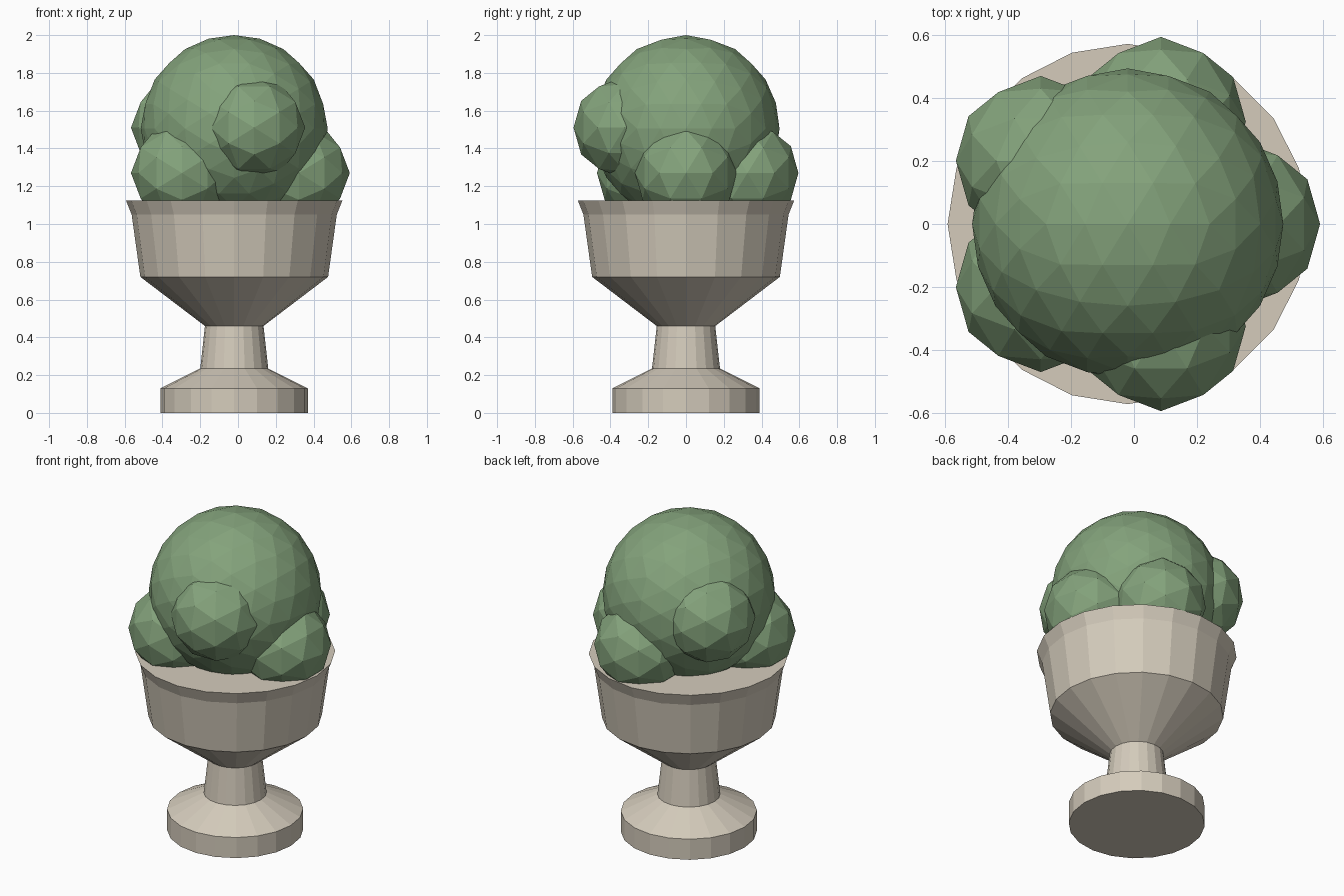
import bpy
import bmesh
from math import cos, sin, tau, sqrt

cube = bpy.data.objects.get("Cube")
if cube:
    bpy.data.objects.remove(cube)

AXIS_X = -0.02   # shared vertical axis of urn and main foliage
SIDES = 20


def material(name, rgb):
    mat = bpy.data.materials.new(name)
    mat.use_nodes = True
    mat.diffuse_color = (*rgb, 1)
    bsdf = next(n for n in mat.node_tree.nodes if n.type == 'BSDF_PRINCIPLED')
    bsdf.inputs["Base Color"].default_value = (*rgb, 1)
    bsdf.inputs["Roughness"].default_value = 0.9
    return mat


stone = material("pale_stone", (0.66, 0.60, 0.50))
leaf = material("leaf_green", (0.23, 0.365, 0.20))


def finish(bm, name, mat, location):
    bmesh.ops.recalc_face_normals(bm, faces=bm.faces)
    mesh = bpy.data.meshes.new(name)
    bm.to_mesh(mesh)
    bm.free()
    mesh.materials.append(mat)
    obj = bpy.data.objects.new(name, mesh)
    obj.location = location
    bpy.context.collection.objects.link(obj)
    return obj


def turned(name, profile):
    """Faceted solid of revolution from (radius, height) pairs, capped at both ends."""
    bm = bmesh.new()
    rings = [[bm.verts.new((r * cos(tau * i / SIDES), r * sin(tau * i / SIDES), z))
              for i in range(SIDES)] for r, z in profile]
    for low, high in zip(rings, rings[1:]):
        for i in range(SIDES):
            j = (i + 1) % SIDES
            bm.faces.new((low[i], low[j], high[j], high[i]))
    bm.faces.new(rings[0])
    bm.faces.new(rings[-1])
    return finish(bm, name, stone, (AXIS_X, 0, 0))


def foliage_ball(name, radius, location, splits):
    """Icosahedron standing on an edge, each split halving its edges."""
    bm = bmesh.new()
    phi = (1 + sqrt(5)) / 2
    for a in (-1, 1):
        for b in (-phi, phi):
            for co in ((a, 0, b), (0, b, a), (b, a, 0)):
                bm.verts.new(co)
    bmesh.ops.convex_hull(bm, input=bm.verts)
    for _ in range(splits):
        bmesh.ops.subdivide_edges(bm, edges=bm.edges[:], cuts=1, use_grid_fill=True)
        for v in bm.verts:
            v.co.normalize()
    for v in bm.verts:
        v.co = v.co.normalized() * radius
    return finish(bm, name, leaf, location)


# Urn: foot, stem and flared bowl
turned("urn_foot", [(0.39, 0), (0.39, 0.13), (0.18, 0.235)])
turned("urn_stem", [(0.18, 0.235), (0.155, 0.46)])
turned("urn_bowl", [(0.155, 0.46), (0.497, 0.72), (0.543, 1.05), (0.573, 1.125)])

# Clipped shrub: one large ball ringed by five smaller ones at two heights
foliage_ball("main_foliage", 0.495, (AXIS_X, 0, 1.505), 2)
LOW, HIGH = 1.27, 1.51
for i, z in enumerate((LOW, LOW, HIGH, LOW, HIGH)):
    angle = tau * i / 5
    foliage_ball(f"side_foliage_{i + 1}", 0.27,
                 (AXIS_X + 0.342 * cos(angle), 0.342 * sin(angle), z), 1)
